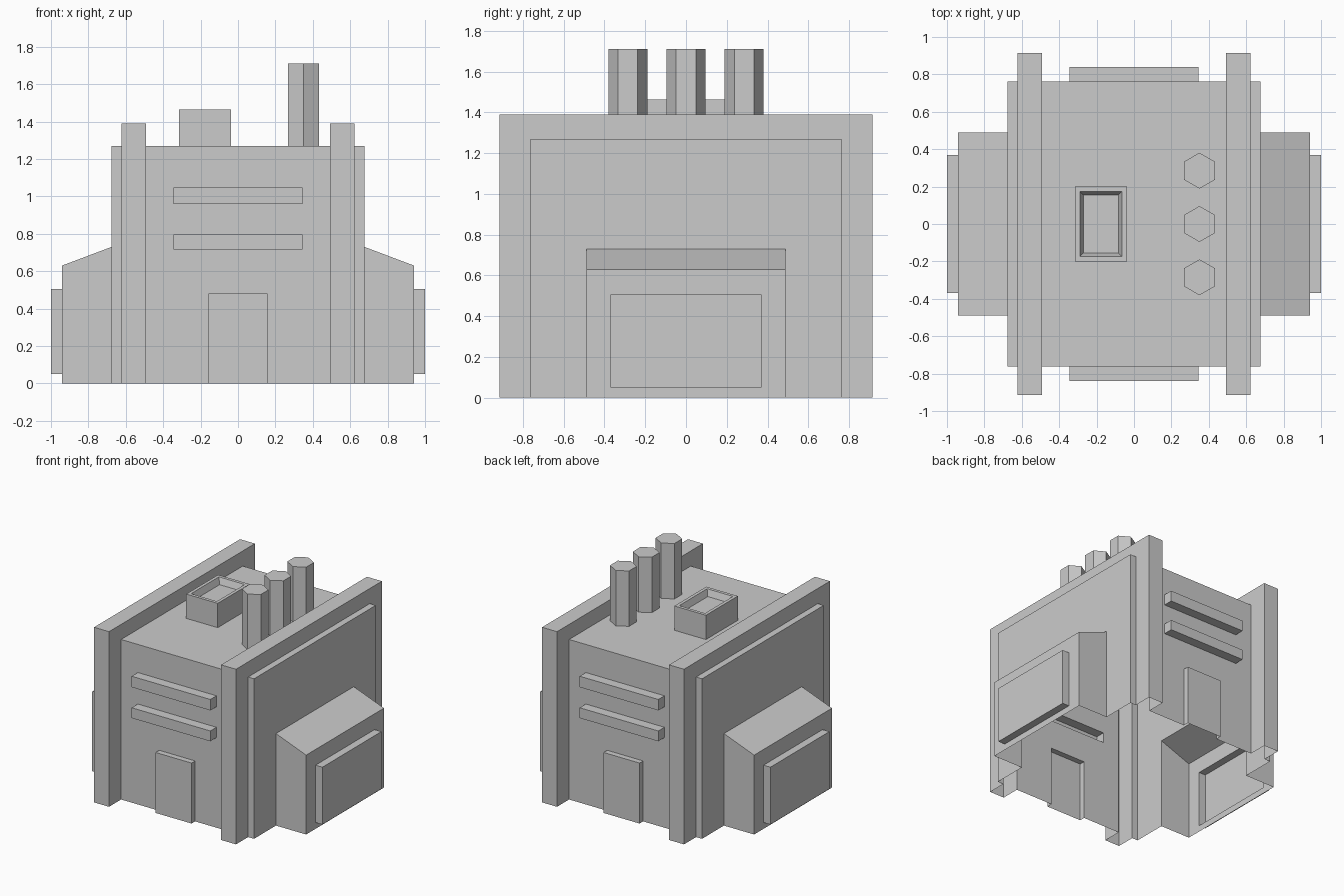
import bpy
import bmesh
import math
from mathutils import Vector

if "Cube" in bpy.data.objects:
    bpy.data.objects.remove(bpy.data.objects["Cube"], do_unlink=True)

grey = bpy.data.materials.new("light_grey")
grey.use_nodes = True
COLOUR = (0.6, 0.6, 0.6, 1)
grey.diffuse_color = COLOUR
grey.node_tree.nodes["Principled BSDF"].inputs["Base Color"].default_value = COLOUR


def finish(name, bm):
    mesh = bpy.data.meshes.new(name)
    bm.to_mesh(mesh)
    bm.free()
    mesh.materials.append(grey)
    obj = bpy.data.objects.new(name, mesh)
    bpy.context.collection.objects.link(obj)
    return obj


def prism(points, along):
    """Solid made by sweeping a flat outline along a vector."""
    bm = bmesh.new()
    face = bm.faces.new([bm.verts.new(p) for p in points])
    swept = bmesh.ops.extrude_face_region(bm, geom=[face], use_keep_orig=True)
    moved = [g for g in swept["geom"] if isinstance(g, bmesh.types.BMVert)]
    bmesh.ops.translate(bm, verts=moved, vec=Vector(along))
    bmesh.ops.recalc_face_normals(bm, faces=bm.faces)
    return bm


def box(x0, x1, y0, y1, z0, z1):
    return prism([(x0, y0, z0), (x1, y0, z0), (x1, y1, z0), (x0, y1, z0)], (0, 0, z1 - z0))


def drop_base(bm, z):
    base = [f for f in bm.faces if all(abs(v.co.z - z) < 0.001 for v in f.verts)]
    bmesh.ops.delete(bm, geom=base, context="FACES")


ROOF = 1.27

# Main body, joined with its raised parts into one hollow shell
shell = finish("building_shell", box(-0.675, 0.675, -0.763, 0.763, -0.1, ROOF))
parts = []
for side in (-1, 1):
    x0, x1 = sorted((side * 0.492, side * 0.623))
    parts.append(finish("side_slab", box(x0, x1, -0.915, 0.915, -0.2, 1.39)))

# Sloped annexes on both sides, then their outer panels
outline = [(-0.94, -0.15), (0.94, -0.15), (0.94, 0.63), (0.41, 0.83), (-0.41, 0.83), (-0.94, 0.63)]
parts.append(finish("side_annexes", prism([(x, -0.488, z) for x, z in outline], (0, 0.976, 0))))
parts.append(finish("annex_panels", box(-1, 1, -0.37, 0.37, 0.05, 0.505)))

# Front and back ledges and doors
for z0, z1 in ((0.715, 0.797), (0.96, 1.047)):
    parts.append(finish("wall_ledges", box(-0.345, 0.345, -0.84, 0.84, z0, z1)))
parts.append(finish("doors", box(-0.158, 0.158, -0.808, 0.808, -0.25, 0.48)))

for part in parts:
    joint = shell.modifiers.new("join", "BOOLEAN")
    joint.operation = "UNION"
    joint.solver = "EXACT"
    joint.object = part
bpy.context.view_layer.update()
graph = bpy.context.evaluated_depsgraph_get()
bm = bmesh.new()
bm.from_mesh(bpy.data.meshes.new_from_object(shell.evaluated_get(graph)))
shell.modifiers.clear()
for part in parts:
    bpy.data.objects.remove(part, do_unlink=True)

# Open the shell at ground level
bmesh.ops.bisect_plane(bm, geom=bm.verts[:] + bm.edges[:] + bm.faces[:],
                       plane_co=(0, 0, 0), plane_no=(0, 0, -1), clear_outer=True)
bm.to_mesh(shell.data)
bm.free()

# Roof vent with a recessed, tapered top
bm = box(-0.315, -0.038, -0.2, 0.2, ROOF, 1.463)
drop_base(bm, ROOF)
top = max(bm.faces, key=lambda f: f.calc_center_median().z)
bmesh.ops.inset_region(bm, faces=[top], thickness=0.036)
bmesh.ops.inset_region(bm, faces=[top], thickness=0.026)
bmesh.ops.translate(bm, verts=top.verts[:], vec=(0, 0, -0.05))
finish("roof_vent", bm)

# Row of six-sided chimneys
for i, y in enumerate((-0.285, 0, 0.285)):
    ring = [(0.35 + 0.096 * math.sin(a * math.pi / 3), y + 0.096 * math.cos(a * math.pi / 3), ROOF)
            for a in range(6)]
    bm = prism(ring, (0, 0, 0.44))
    drop_base(bm, ROOF)
    finish(f"chimney_{i + 1}", bm)
